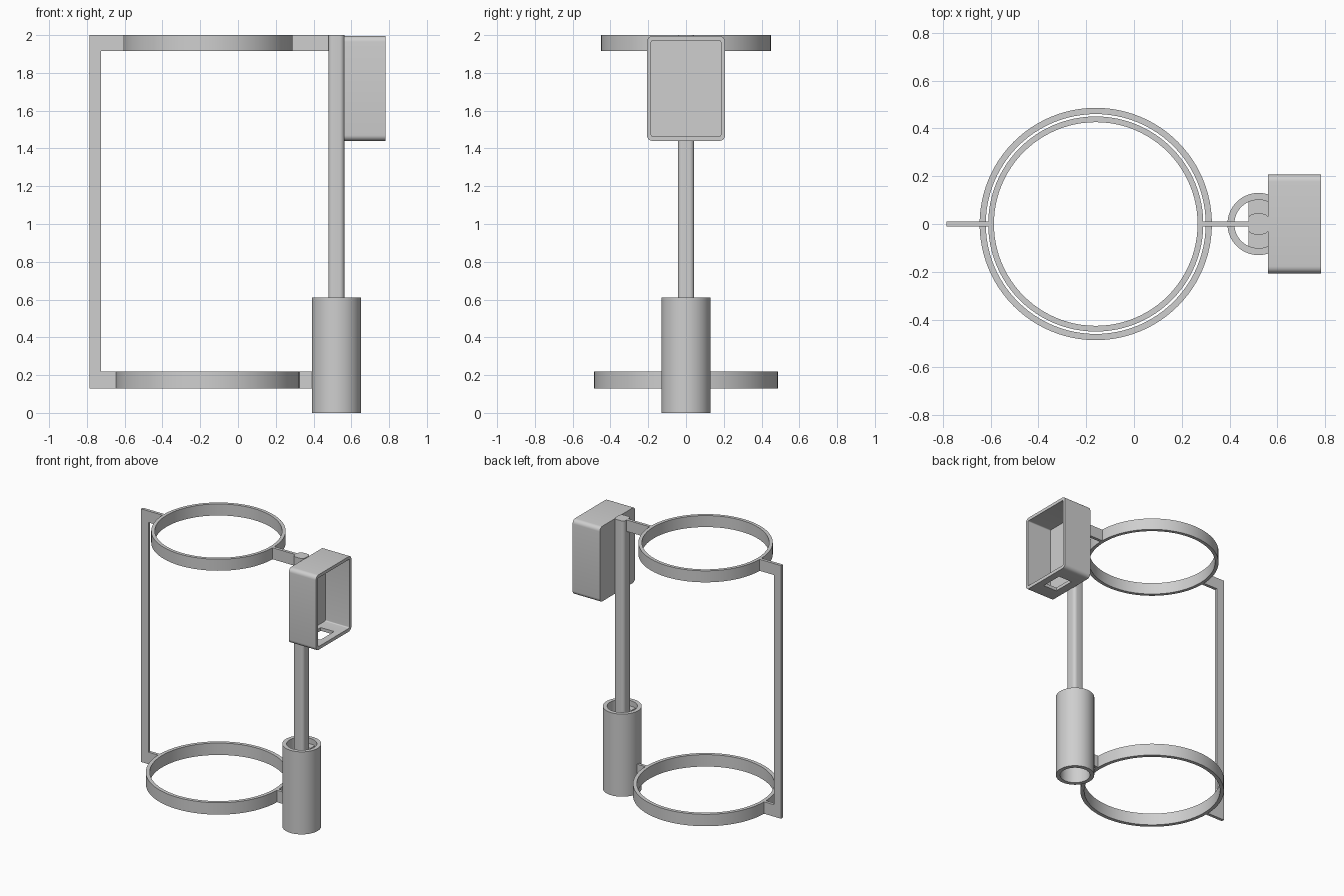
import bpy, bmesh, math

default = bpy.data.objects.get("Cube")
if default:
    bpy.data.objects.remove(default, do_unlink=True)

grey = bpy.data.materials.new("plain grey")
grey.use_nodes = True
colour = (0.62, 0.62, 0.62, 1)
grey.diffuse_color = colour
grey.node_tree.nodes["Principled BSDF"].inputs["Base Color"].default_value = colour

RING_X = -0.16
POST_X = 0.521


def circle(cx, cy, r, n=96):
    return [(cx + r * math.cos(2 * math.pi * i / n),
             cy + r * math.sin(2 * math.pi * i / n)) for i in range(n)]


def rounded(u0, u1, v0, v1, r, n=6):
    """Rounded rectangle outline, corner by corner."""
    pts = []
    for k, (cu, cv) in enumerate([(u1 - r, v1 - r), (u0 + r, v1 - r),
                                  (u0 + r, v0 + r), (u1 - r, v0 + r)]):
        for i in range(n + 1):
            a = math.pi / 2 * (k + i / n)
            pts.append((cu + r * math.cos(a), cv + r * math.sin(a)))
    return pts


def rect(u0, u1, v0, v1):
    return [(u0, v0), (u1, v0), (u1, v1), (u0, v1)]


def solid(name, outer, lo, hi, axis="z", inner=None):
    """Extrude an outline along an axis; an inner outline makes it hollow."""
    place = {"x": lambda u, v, w: (w, u, v),
             "y": lambda u, v, w: (u, w, v),
             "z": lambda u, v, w: (u, v, w)}[axis]
    bm = bmesh.new()

    def loop(pts, w):
        return [bm.verts.new(place(u, v, w)) for u, v in pts]

    def bridge(a, b):
        for i in range(len(a)):
            j = (i + 1) % len(a)
            bm.faces.new((a[i], a[j], b[j], b[i]))

    o0, o1 = loop(outer, lo), loop(outer, hi)
    bridge(o0, o1)
    if inner:
        i0, i1 = loop(inner, lo), loop(inner, hi)
        bridge(i0, i1)
        bridge(o0, i0)
        bridge(o1, i1)
    else:
        bm.faces.new(o0)
        bm.faces.new(o1)
    bmesh.ops.recalc_face_normals(bm, faces=bm.faces)
    mesh = bpy.data.meshes.new(name)
    bm.to_mesh(mesh)
    bm.free()
    mesh.materials.append(grey)
    ob = bpy.data.objects.new(name, mesh)
    bpy.context.collection.objects.link(ob)
    return ob


def activate(ob):
    bpy.ops.object.select_all(action="DESELECT")
    ob.select_set(True)
    bpy.context.view_layer.objects.active = ob


def cut(ob, cutter):
    cutter.hide_render = True
    mod = ob.modifiers.new("cut", "BOOLEAN")
    mod.operation = "DIFFERENCE"
    mod.solver = "EXACT"
    mod.object = cutter
    activate(ob)
    bpy.ops.object.modifier_apply(modifier=mod.name)
    bpy.data.objects.remove(cutter, do_unlink=True)


parts = []

# Two hoops
for name, r_out, r_in, z0, z1 in [("lower_hoop", 0.486, 0.46, 0.13, 0.218),
                                  ("upper_hoop", 0.45, 0.426, 1.915, 2.0)]:
    parts.append(solid(name, circle(RING_X, 0, r_out), z0, z1,
                       inner=circle(RING_X, 0, r_in)))

# C-shaped side bracket joining both hoops
parts.append(solid("side_bracket",
                   [(-0.785, 0.13), (-0.63, 0.13), (-0.63, 0.218), (-0.725, 0.218),
                    (-0.725, 1.915), (-0.595, 1.915), (-0.595, 2.0), (-0.785, 2.0)],
                   -0.011, 0.011, "y"))

# Tabs from the hoops to the post and sleeve
parts.append(solid("upper_tab", rect(0.28, 0.5, 1.915, 2.0), -0.011, 0.011, "y"))
parts.append(solid("lower_tab", rect(0.315, 0.405, 0.13, 0.218), -0.011, 0.011, "y"))

# Rounded post, hollow sleeve and the bridge holding the post inside it
parts.append(solid("post", rounded(0.478, 0.563, -0.043, 0.043, 0.024), 0.5, 2.0))
parts.append(solid("sleeve", circle(POST_X, 0, 0.13), 0, 0.61,
                   inner=circle(POST_X, 0, 0.101)))
parts.append(solid("sleeve_bridge", rect(0.478, 0.563, -0.1, 0.1), 0.49, 0.57))

# Open-sided box with a slot in its floor
box = solid("box", rounded(-0.207, 0.207, 1.44, 1.995, 0.03), 0.56, 0.782, "x")
cut(box, solid("box_cavity", rounded(-0.184, 0.184, 1.464, 1.972, 0.008),
               0.585, 0.9, "x"))
cut(box, solid("slot_cutter", rect(0.62, 0.73, -0.08, 0.08), 1.4, 1.5))
parts.append(box)

for ob in parts:
    activate(ob)
    bpy.ops.object.shade_smooth_by_angle(angle=math.radians(30))
